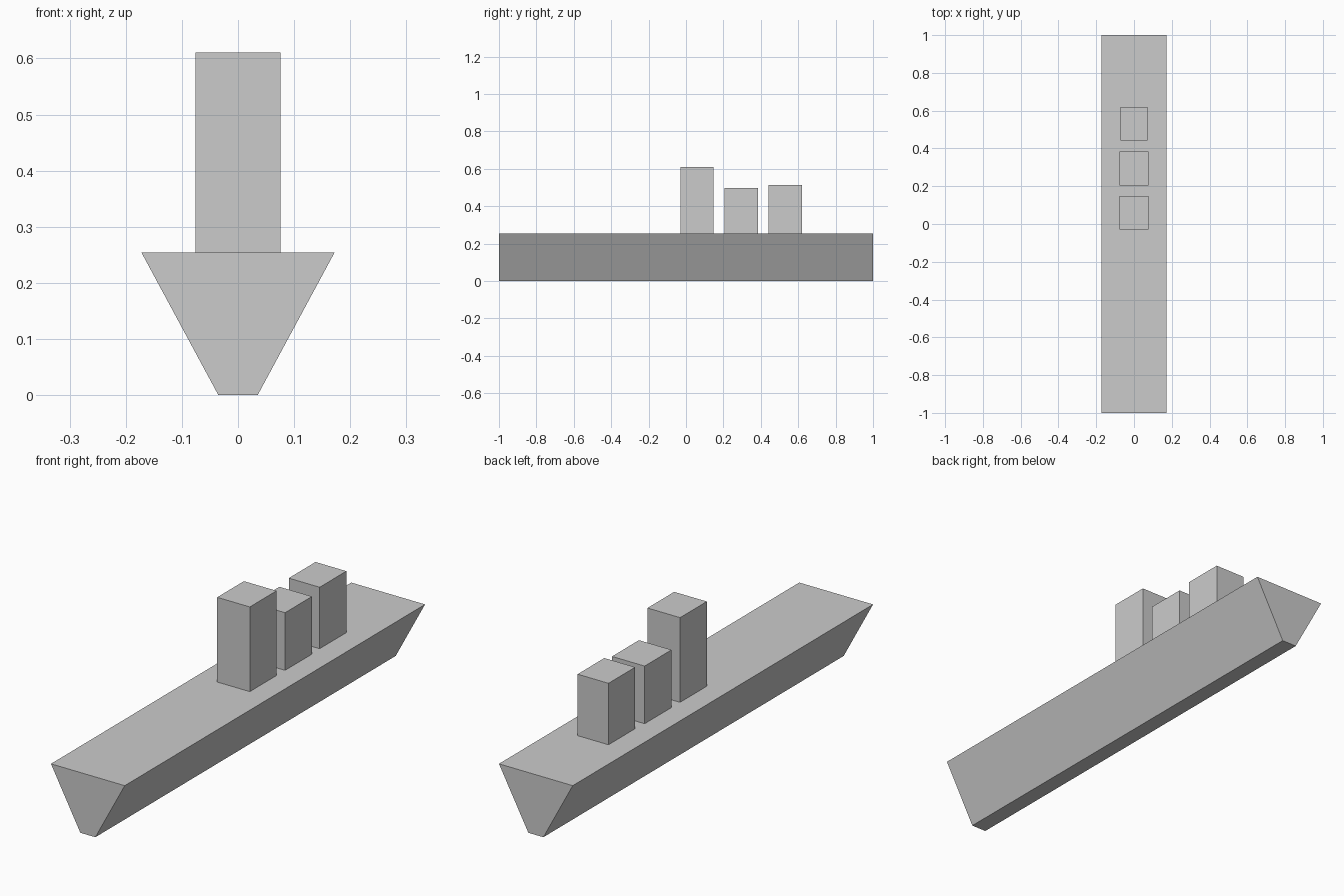
import bpy
import bmesh

if "Cube" in bpy.data.objects:
    bpy.data.objects.remove(bpy.data.objects["Cube"])

DECK_Z = 0.254


def prism(name, profile, y0, y1):
    """Extrude an x-z profile from y0 to y1."""
    bm = bmesh.new()
    face = bm.faces.new([bm.verts.new((x, y0, z)) for x, z in profile])
    ext = bmesh.ops.extrude_face_region(bm, geom=[face])
    moved = [v for v in ext["geom"] if isinstance(v, bmesh.types.BMVert)]
    bmesh.ops.translate(bm, verts=moved, vec=(0, y1 - y0, 0))
    bmesh.ops.recalc_face_normals(bm, faces=bm.faces)
    mesh = bpy.data.meshes.new(name)
    bm.to_mesh(mesh)
    bm.free()
    obj = bpy.data.objects.new(name, mesh)
    bpy.context.collection.objects.link(obj)
    return obj


# Hull: tapered trough section running the full length
prism("hull", [(-0.035, 0), (0.035, 0), (0.172, DECK_Z), (-0.172, DECK_Z)], -1, 1)

# Deck blocks: name, half width, y start, y end, top height
blocks = [
    ("front_tower", 0.076, -0.03, 0.148, 0.611),
    ("middle_block", 0.076, 0.205, 0.384, 0.497),
    ("rear_block", 0.072, 0.441, 0.619, 0.513),
]
for name, w, y0, y1, top in blocks:
    prism(name, [(-w, DECK_Z), (w, DECK_Z), (w, top), (-w, top)], y0, y1)
